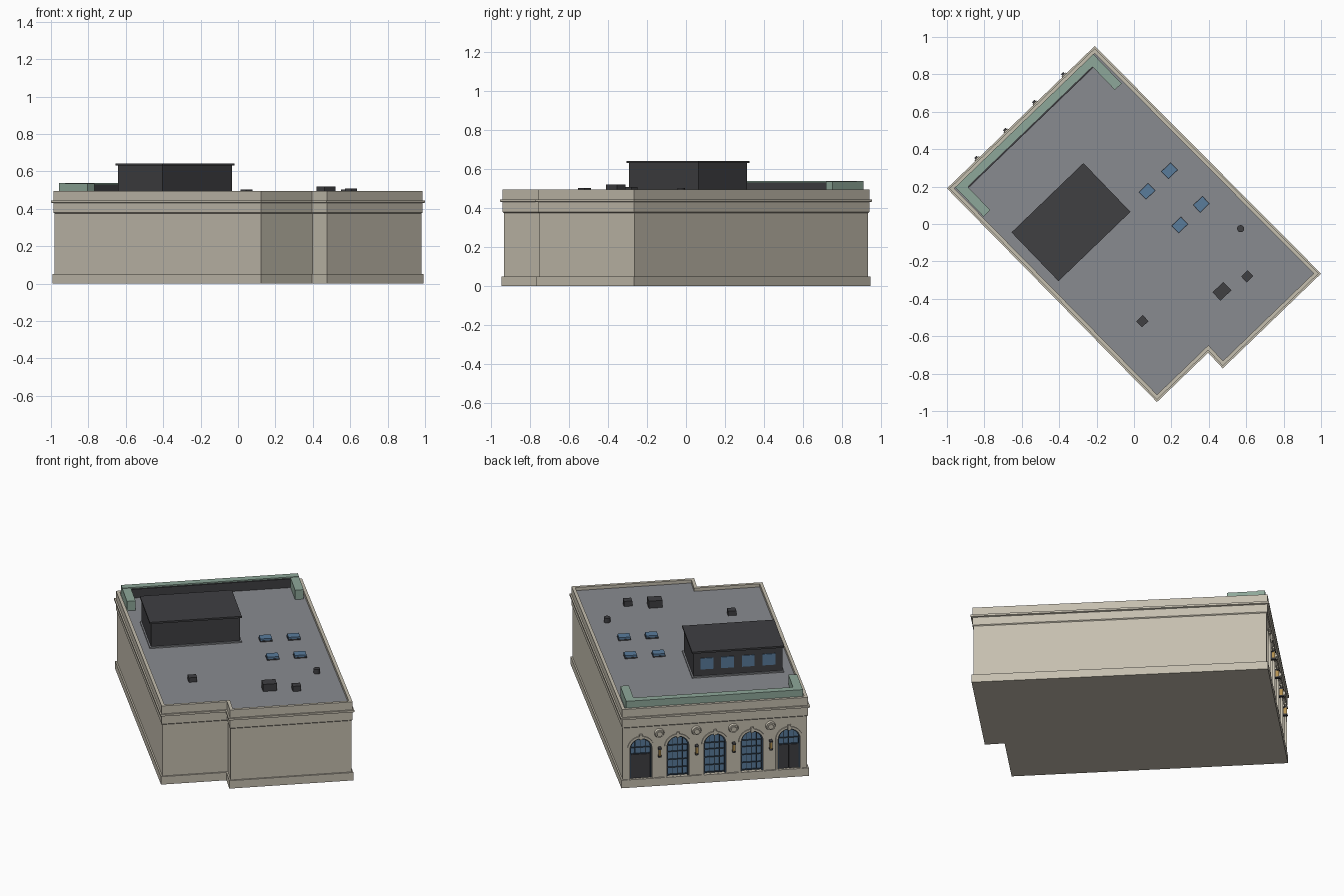
import bpy, bmesh, math
from mathutils import Vector, Matrix

if "Cube" in bpy.data.objects:
    bpy.data.objects.remove(bpy.data.objects["Cube"])


def material(name, rgb):
    m = bpy.data.materials.new(name)
    m.diffuse_color = (*rgb, 1)
    m.use_nodes = True
    m.node_tree.nodes["Principled BSDF"].inputs["Base Color"].default_value = m.diffuse_color
    return m


STONE = material("stone", (0.56, 0.52, 0.43))
ROOF = material("roof_grey", (0.25, 0.26, 0.28))
DARK = material("dark_metal", (0.05, 0.05, 0.055))
GREEN = material("green_copper", (0.27, 0.39, 0.32))
GLASS = material("blue_glass", (0.10, 0.20, 0.33))
NAVY = material("dark_frame", (0.03, 0.05, 0.075))
GOLD = material("gold", (0.45, 0.28, 0.08))

# wall footprint, counter-clockwise from the left corner
FOOT = [Vector(p) for p in [(-.98, .19), (.123, -.932), (.397, -.668),
                            (.475, -.752), (.98, -.265), (-.21, .932)]]

# facade frame: x runs right seen from outside, y runs into the building
LEFT, TOP = FOOT[0].to_3d(), FOOT[5].to_3d()
EX = (LEFT - TOP).normalized()
EY = Vector((-EX.y, EX.x, 0))
FACADE = Matrix.Translation((LEFT + TOP) / 2) @ Matrix((EX, EY, (0, 0, 1))).transposed().to_4x4()
HALF = (LEFT - TOP).length / 2


def finish(bm, name, mats, matrix=Matrix()):
    bmesh.ops.recalc_face_normals(bm, faces=bm.faces)
    me = bpy.data.meshes.new(name)
    bm.to_mesh(me)
    bm.free()
    ob = bpy.data.objects.new(name, me)
    for m in mats:
        me.materials.append(m)
    ob.matrix_world = matrix
    bpy.context.collection.objects.link(ob)
    return ob


def add_box(bm, lo, hi):
    lo, hi = Vector(lo), Vector(hi)
    mat = Matrix.Translation((lo + hi) / 2) @ Matrix.Diagonal((*(hi - lo), 1))
    bmesh.ops.create_cube(bm, size=1, matrix=mat)


def boxes(name, mat, items, matrix=FACADE):
    bm = bmesh.new()
    for lo, hi in items:
        add_box(bm, lo, hi)
    return finish(bm, name, [mat], matrix)


def at(x, y):
    """Facade-aligned frame standing at a world position."""
    m = FACADE.copy()
    m.translation = (x, y, 0)
    return m


def offset(d):
    """Footprint pushed outward by d with mitred corners."""
    out = []
    for i, p in enumerate(FOOT):
        a, b = (p - FOOT[i - 1]).normalized(), (FOOT[(i + 1) % 6] - p).normalized()
        na, nb = Vector((a.y, -a.x)), Vector((b.y, -b.x))
        out.append(p + (na + nb) * d / (1 + na.dot(nb)))
    return out


SPRING, SILL = 0.24, 0.05


def arch(cx, w, z0=SILL, n=16):
    pts = [(cx + w, z0)]
    pts += [(cx + w * math.cos(math.pi * i / n), SPRING + w * math.sin(math.pi * i / n))
            for i in range(n + 1)]
    return pts + [(cx - w, z0)]


def add_prism(bm, pts, y0, y1):
    f = bm.faces.new([bm.verts.new((x, y0, z)) for x, z in pts])
    r = bmesh.ops.extrude_face_region(bm, geom=[f])
    vs = [v for v in r["geom"] if isinstance(v, bmesh.types.BMVert)]
    bmesh.ops.translate(bm, verts=vs, vec=(0, y1 - y0, 0))
    if f.is_valid and not any(g is not f and set(g.verts) == set(f.verts) for g in bm.faces) \
            and not all(e.is_manifold for e in f.edges):
        bmesh.ops.holes_fill(bm, edges=bm.edges)


def add_band(bm, cx, wo, wi, y0, y1):
    """Arched band between two half widths."""
    rows = [[bm.verts.new((x, y, z)) for x, z in arch(cx, w)]
            for w, y in [(wo, y0), (wi, y0), (wi, y1), (wo, y1)]]
    for a, b in zip(rows, rows[1:] + rows[:1]):
        for i in range(len(a) - 1):
            bm.faces.new((a[i], a[i + 1], b[i + 1], b[i]))
    for k in (0, -1):
        bm.faces.new([r[k] for r in rows])


# building shell: moulded wall profile swept round the footprint, with parapet
PROFILE = [(.009, 0), (.009, .05), (0, .05), (0, .375), (.005, .38), (.005, .43), (.014, .433),
           (.014, .445), (.005, .445), (.005, .495), (-.014, .495), (-.014, .475)]
bm = bmesh.new()
rings = [[bm.verts.new((*p, z)) for p in offset(d)] for d, z in PROFILE]
for a, b in zip(rings, rings[1:]):
    for i in range(6):
        j = (i + 1) % 6
        bm.faces.new((a[i], a[j], b[j], b[i]))
bm.faces.new(rings[0])
bm.faces.new(rings[-1]).material_index = 1
shell = finish(bm, "building_shell", [STONE, ROOF])

# arched openings cut into the facade
CENTRES = [-.43, -.215, 0, .215, .43]
bm = bmesh.new()
for c in CENTRES:
    add_prism(bm, arch(c, .064, .0505), -.03, .03)
cutter = finish(bm, "opening_cutter", [STONE], FACADE)
cutter.hide_render = True
mod = shell.modifiers.new("openings", 'BOOLEAN')
mod.operation, mod.object, mod.solver = 'DIFFERENCE', cutter, 'EXACT'
bpy.context.view_layer.objects.active = shell
bpy.ops.object.modifier_apply(modifier=mod.name)
bpy.data.objects.remove(cutter)

# stone surrounds, frames, glass, glazing bars and doors
surround, frame, glass = bmesh.new(), bmesh.new(), bmesh.new()
for c in CENTRES:
    add_band(surround, c, .078, .064, -.007, .004)
    add_box(surround, (c - .009, -.013, .298), (c + .009, .004, .33))
    add_band(frame, c, .0645, .056, .006, .024)
    add_prism(glass, arch(c, .06), .02, .028)
    door = abs(c) > .4
    z0 = .2 if door else SILL
    for x in (-.03, 0, .03):
        top = SPRING + math.sqrt(.058 ** 2 - x * x)
        add_box(frame, (c + x - .002, .014, z0), (c + x + .002, .022, top))
    for z in ([.2, .24] if door else [.055, .10, .15, .20, .24]):
        add_box(frame, (c - .06, .013, z - .003), (c + .06, .022, z + .003))
finish(surround, "arch_surrounds", [STONE], FACADE)
finish(frame, "window_frames", [NAVY], FACADE)
finish(glass, "window_glass", [GLASS], FACADE)
boxes("entrance_doors", DARK, [((c + s * .029 - .028, .008, SILL), (c + s * .029 + .028, .022, .2))
                               for c in (-.43, .43) for s in (-1, 1)])

# round medallions and wall lamps between the arches
BETWEEN = [-.3225, -.1075, .1075, .3225]
medal = bmesh.new()
for x in BETWEEN:
    for r, depth in ((.03, .014), (.019, .022)):
        bmesh.ops.create_cone(medal, cap_ends=True, segments=20, radius1=r, radius2=r * .8,
                              depth=depth, matrix=Matrix.Translation((x, -depth / 2 + .002, .33))
                              @ Matrix.Rotation(math.pi / 2, 4, 'X'))
finish(medal, "medallions", [STONE], FACADE)
boxes("lamp_bodies", GOLD, [((x - .007, -.026, .195), (x + .007, -.008, .235)) for x in BETWEEN])
boxes("lamp_mounts", DARK, [b for x in BETWEEN for b in (
    ((x - .009, -.030, .235), (x + .009, .002, .243)),
    ((x - .009, -.030, .187), (x + .009, .002, .195)),
    ((x - .006, -.008, .195), (x + .006, .002, .235)))])

# green roof screen along the facade with two short returns
W = HALF - .022
boxes("green_screen", GREEN, [((-W, .012, .475), (W, .055, .538)),
                              ((-W, .055, .475), (-W + .05, .23, .535)),
                              ((W - .05, .055, .475), (W, .23, .535))])
boxes("screen_backing", DARK, [((-W + .05, .055, .475), (W - .05, .064, .53))])

# rooftop penthouse with windows facing the facade
P = at(-.337, .01)
boxes("penthouse_body", DARK, [((-.258, -.172, .475), (.258, .172, .63))], P)
boxes("penthouse_roof", DARK, [((-.267, -.181, .63), (.267, .181, .641))], P)
boxes("penthouse_kerb", ROOF, [((-.267, -.181, .47), (.267, .181, .483))], P)
boxes("penthouse_windows", GLASS, [((x - .037, -.177, .525), (x + .037, -.17, .595))
                                   for x in (-.18, -.06, .06, .18)], P)

# skylights
for i, (x, y) in enumerate([(.07, .175), (.19, .285), (.245, -.005), (.36, .105)]):
    boxes(f"skylight_kerb_{i}", DARK, [((-.036, -.029, .47), (.036, .029, .482))], at(x, y))
    boxes(f"skylight_{i}", GLASS, [((-.034, -.027, .482), (.034, .027, .494))], at(x, y))

# roof vents and round flue
for i, (x, y, a, b, z) in enumerate([(.47, -.36, .04, .031, .52), (.605, -.28, .024, .022, .508),
                                     (.045, -.52, .024, .022, .504)]):
    boxes(f"roof_vent_{i}", DARK, [((-a, -b, .47), (a, b, z))], at(x, y))
bm = bmesh.new()
bmesh.ops.create_cone(bm, cap_ends=True, segments=16, radius1=.019, radius2=.019, depth=.035,
                      matrix=Matrix.Translation((.57, -.025, .4865)))
finish(bm, "roof_flue", [DARK])
